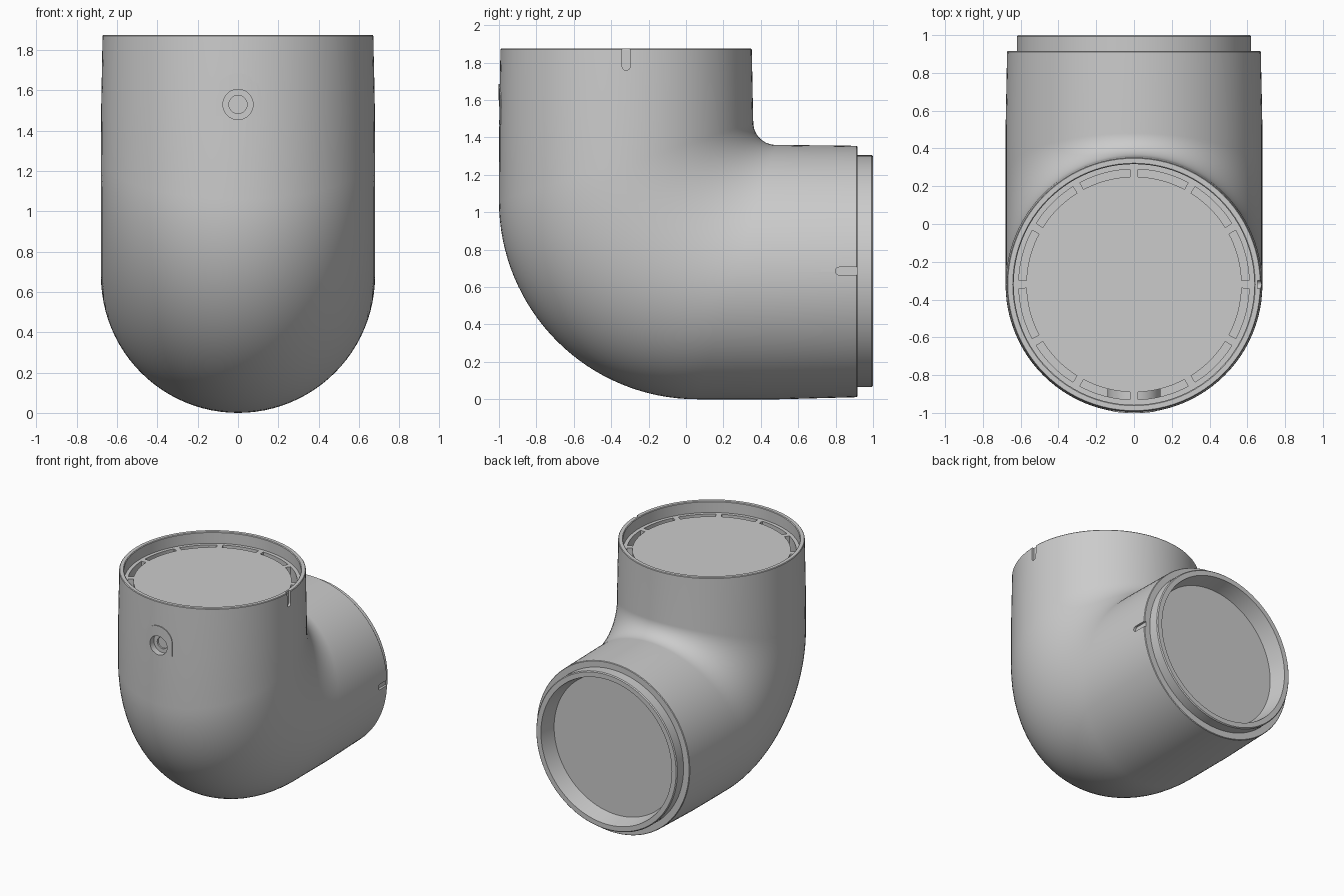
import bpy, bmesh
from math import sin, cos, pi, radians
from mathutils import Vector

if "Cube" in bpy.data.objects:
    bpy.data.objects.remove(bpy.data.objects["Cube"])

SEG = 96
CY, CZ, R = -0.32, 0.68, 0.68      # vertical axis y, horizontal axis z, bore radius


def make_object(name, bm):
    bmesh.ops.recalc_face_normals(bm, faces=bm.faces)
    me = bpy.data.meshes.new(name)
    bm.to_mesh(me)
    bm.free()
    ob = bpy.data.objects.new(name, me)
    bpy.context.collection.objects.link(ob)
    return ob


def loft(name, rings):
    """Closed skin through rings given as (outer yz, inner yz, half width in x)."""
    bm = bmesh.new()
    loops = []
    for o, i, rx in rings:
        o, i = Vector((0, *o)), Vector((0, *i))
        c, u = (o + i) / 2, (o - i) / 2
        loops.append([bm.verts.new(c + u * cos(2 * pi * k / SEG)
                                   + Vector((rx * sin(2 * pi * k / SEG), 0, 0)))
                      for k in range(SEG)])
    for a, b in zip(loops, loops[1:]):
        for k in range(SEG):
            n = (k + 1) % SEG
            bm.faces.new((a[k], a[n], b[n], b[k]))
    bm.faces.new(loops[0])
    bm.faces.new(loops[-1])
    return make_object(name, bm)


def prism(name, outlines, vec):
    """Extrude each closed 3D outline along vec."""
    bm = bmesh.new()
    for pts in outlines:
        a = [bm.verts.new(p) for p in pts]
        b = [bm.verts.new(Vector(p) + Vector(vec)) for p in pts]
        bm.faces.new(a)
        bm.faces.new(b)
        for k in range(len(a)):
            n = (k + 1) % len(a)
            bm.faces.new((a[k], a[n], b[n], b[k]))
    return make_object(name, bm)


def boolean(ob, cutter, op='DIFFERENCE'):
    m = ob.modifiers.new("cut", 'BOOLEAN')
    m.operation, m.object, m.solver = op, cutter, 'EXACT'
    bpy.context.view_layer.objects.active = ob
    bpy.ops.object.modifier_apply(modifier=m.name)


def circle(r, n=40):
    return [(r * cos(2 * pi * k / n), r * sin(2 * pi * k / n)) for k in range(n)]


def arch(r, tail, n=24):
    """Half circle on the +v side with straight legs down to v = -tail."""
    return [(r, -tail)] + [(r * cos(pi * k / n), r * sin(pi * k / n))
                           for k in range(n + 1)] + [(-r, -tail)]


def level(r, z):
    return ((CY - r, z), (CY + r, z), r)


def upright(r, y, z=CZ):
    return ((y, z - r), (y, z + r), r)


# Elbow body: socket recess, tapered riser, bend, tapered outlet, spigot recess
rings = [level(0.637, 1.785), level(0.637, 1.87), level(0.642, 1.875),
         level(0.668, 1.875), level(0.672, 1.87), level(0.679, 1.50)]
RO, RI = 1.06, 0.12
for k in range(33):
    a = pi / 2 * k / 32
    outer = (CY - R + RO * (1 - cos(a)), RO * (1 - sin(a)))
    inner = (CY + R + RI * (1 - cos(a)), CZ + R + RI * (1 - sin(a)))
    rings.append((outer, inner, R))
rings += [upright(0.68, 0.50), upright(0.672, 0.911, 0.683),
          upright(0.668, 0.916, 0.683), upright(0.62, 0.916, 0.685),
          upright(0.62, 0.993, 0.685), upright(0.613, 1.0, 0.685),
          upright(0.575, 1.0, 0.685), upright(0.55, 0.87, 0.685)]
body = loft("elbow_body", rings)

# Raised arch pad around the screw hole, following the untapered riser
pad = prism("screw_pad", [[(u, -1.1, 1.57 + v) for u, v in arch(0.115, 0.10)]],
            (0, 0.15, 0))
pad_limit = loft("pad_limit", [level(0.682, 1.3), level(0.682, 1.8)])
boolean(pad, pad_limit, 'INTERSECT')

# Cutters: ring of socket slots, two alignment notches, stepped screw hole
slots = []
for s in range(12):
    angs = [radians(s * 30 + 2 + 26 * k / 10) for k in range(11)]
    slots.append([(0.61 * cos(a), CY + 0.61 * sin(a), 1.485) for a in angs]
                 + [(0.57 * cos(a), CY + 0.57 * sin(a), 1.485) for a in reversed(angs)])
cutters = [
    prism("slot_cutter", slots, (0, 0, 0.35)),
    prism("top_notch_cutter",
          [[(0.655, CY + u, 1.78 - v) for u, v in arch(0.021, 0.15)]], (0.1, 0, 0)),
    prism("side_notch_cutter",
          [[(0.655, 0.82 - v, 0.685 + u) for u, v in arch(0.021, 0.15)]], (0.1, 0, 0)),
]
hole_cutters = [
    prism("counterbore_cutter", [[(u, -1.1, 1.53 + v) for u, v in circle(0.075)]],
          (0, 0.15, 0)),
    prism("screw_hole_cutter", [[(u, -1.1, 1.53 + v) for u, v in circle(0.045)]],
          (0, 0.164, 0)),
]
for c in cutters + hole_cutters:
    boolean(body, c)
boolean(pad, hole_cutters[0])
for c in cutters + hole_cutters + [pad_limit]:
    bpy.data.objects.remove(c)

# Screw boss visible down through the front slots
boss = prism("screw_boss", [[(u, -0.932, 1.53 + v) for u, v in circle(0.14)]],
             (0, 0.06, 0))

# Smooth shading with crisp rims
bpy.ops.object.select_all(action='DESELECT')
for ob in (body, pad, boss):
    ob.select_set(True)
bpy.context.view_layer.objects.active = body
bpy.ops.object.shade_smooth_by_angle(angle=radians(30))
